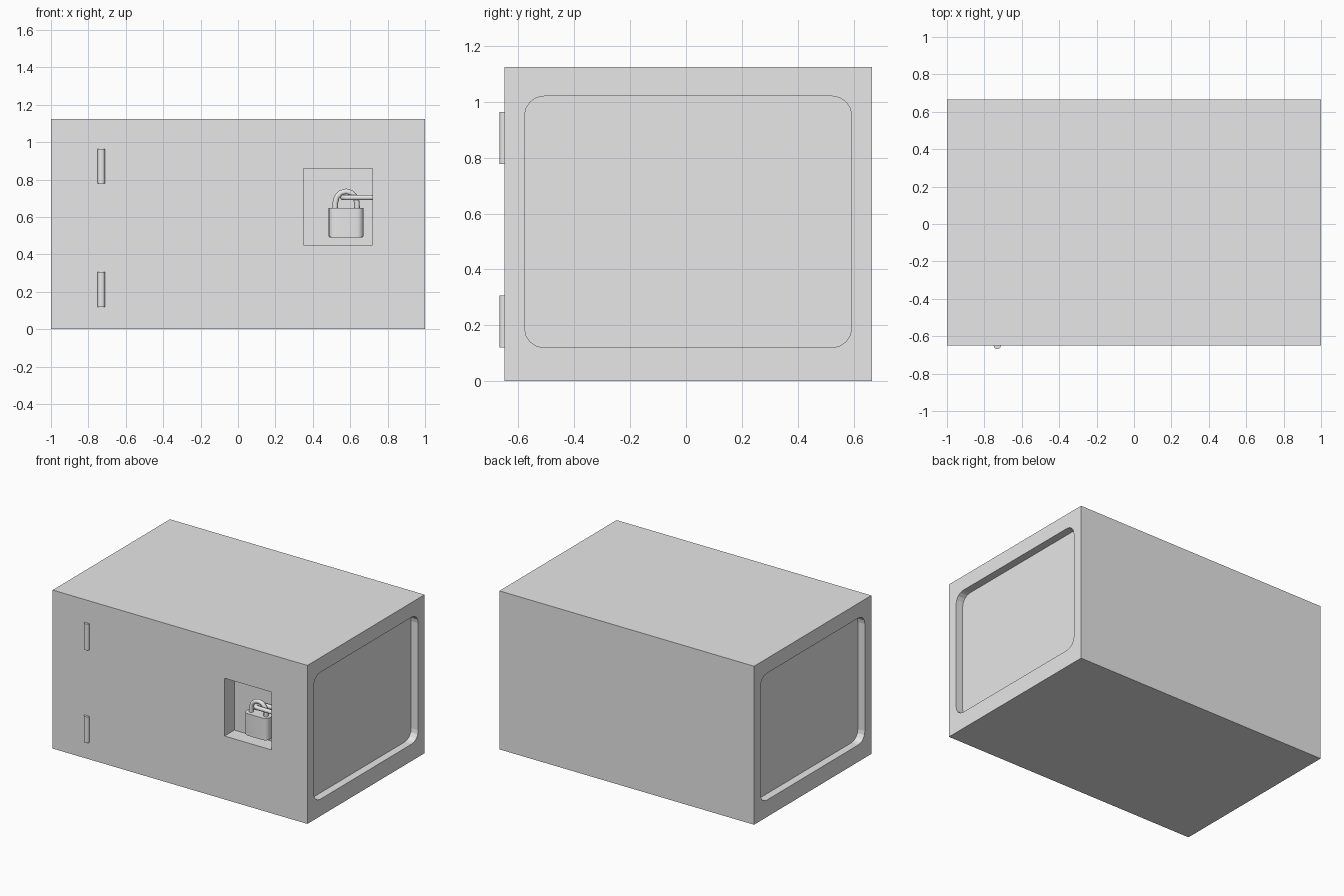
import bpy
import bmesh
from math import cos, sin, pi, radians
from mathutils import Vector

old = bpy.data.objects.get("Cube")
if old:
    bpy.data.objects.remove(old, do_unlink=True)

grey = bpy.data.materials.new("plain_grey")
grey.use_nodes = True
tone = (0.8, 0.8, 0.8, 1)
grey.diffuse_color = tone
grey.node_tree.nodes["Principled BSDF"].inputs["Base Color"].default_value = tone


def finish(bm, name, smooth=False):
    mesh = bpy.data.meshes.new(name)
    bmesh.ops.recalc_face_normals(bm, faces=bm.faces)
    bm.to_mesh(mesh)
    bm.free()
    mesh.materials.append(grey)
    obj = bpy.data.objects.new(name, mesh)
    bpy.context.collection.objects.link(obj)
    if smooth:
        bpy.ops.object.select_all(action='DESELECT')
        obj.select_set(True)
        bpy.context.view_layer.objects.active = obj
        bpy.ops.object.shade_smooth_by_angle(angle=radians(40))
    return obj


def box(name, low, high, round_axis=None, radius=0.0, segments=4, smooth=False):
    """Box between two corners, optionally rounding the edges along one axis."""
    bm = bmesh.new()
    bmesh.ops.create_cube(bm, size=1)
    low, high = Vector(low), Vector(high)
    for v in bm.verts:
        v.co = (low + high) / 2 + v.co * (high - low)
    if round_axis is not None:
        edges = [e for e in bm.edges
                 if abs(e.verts[0].co[round_axis] - e.verts[1].co[round_axis]) > 1e-4]
        bmesh.ops.bevel(bm, geom=edges, offset=radius, segments=segments,
                        profile=0.5, affect='EDGES')
    return finish(bm, name, smooth)


def tube(name, path, radius, sides=10):
    """Round bar swept along a flat path."""
    points = [Vector(p) for p in path]
    bm = bmesh.new()
    normal = (points[1] - points[0]).cross(points[-1] - points[0]).normalized()
    rings = []
    for i, p in enumerate(points):
        a, b = points[max(i - 1, 0)], points[min(i + 1, len(points) - 1)]
        across = (b - a).normalized().cross(normal)
        rings.append([bm.verts.new(p + radius * (across * cos(t) + normal * sin(t)))
                      for t in (2 * pi * k / sides for k in range(sides))])
    for r, s in zip(rings, rings[1:]):
        for k in range(sides):
            n = (k + 1) % sides
            bm.faces.new((r[k], r[n], s[n], s[k]))
    bm.faces.new(rings[0])
    bm.faces.new(rings[-1])
    return finish(bm, name, True)


FRONT, BACK, TOP = -0.65, 0.665, 1.125

# Cabinet with a rounded recess in each side and a lock pocket in front
cabinet = box("cabinet", (-1, FRONT, 0), (1, BACK, TOP))
cutters = [box("lock_pocket_cutter", (0.35, FRONT - 0.1, 0.45), (0.72, FRONT + 0.11, 0.86))]
for side in (-1, 1):
    inner, outer = sorted((side * 0.945, side * 1.1))
    cutters.append(box("side_recess_cutter", (inner, -0.578, 0.12), (outer, 0.593, 1.02),
                       round_axis=0, radius=0.07))
bpy.context.view_layer.objects.active = cabinet
for cutter in cutters:
    cutter.hide_render = True
    cut = cabinet.modifiers.new("cut", 'BOOLEAN')
    cut.operation = 'DIFFERENCE'
    cut.solver = 'EXACT'
    cut.object = cutter
    bpy.ops.object.modifier_apply(modifier=cut.name)
    bpy.data.objects.remove(cutter, do_unlink=True)

# Door hinges
for name, z in (("lower_hinge", 0.12), ("upper_hinge", 0.778)):
    box(name, (-0.75, FRONT - 0.018, z), (-0.712, FRONT + 0.018, z + 0.186),
        round_axis=2, radius=0.015, segments=3, smooth=True)

# Padlock body and its lower rim
LOCK_X, LOCK_Y = 0.578, FRONT + 0.056
box("padlock_body", (LOCK_X - 0.093, LOCK_Y - 0.04, 0.497), (LOCK_X + 0.093, LOCK_Y + 0.04, 0.648),
    round_axis=2, radius=0.035, smooth=True)
box("padlock_base", (LOCK_X - 0.088, LOCK_Y - 0.036, 0.49), (LOCK_X + 0.088, LOCK_Y + 0.036, 0.498),
    round_axis=2, radius=0.032, smooth=True)

# Shackle arching over the staple
arch = [(LOCK_X + 0.058 * cos(a), LOCK_Y, 0.675 + 0.062 * sin(a))
        for a in (pi * k / 6 for k in range(7))]
foot_right, foot_left = (LOCK_X + 0.058, LOCK_Y, 0.64), (LOCK_X - 0.058, LOCK_Y, 0.64)
tube("padlock_shackle", [foot_right] + arch + [foot_left], 0.015)

# Horizontal staple fixed to the pocket's wall
bend = [(0.592 - 0.03 * sin(a), LOCK_Y - 0.03 * cos(a), 0.704)
        for a in (pi * k / 8 for k in range(9))]
tube("lock_staple", [(0.725, LOCK_Y - 0.03, 0.704)] + bend + [(0.725, LOCK_Y + 0.03, 0.704)], 0.015)
